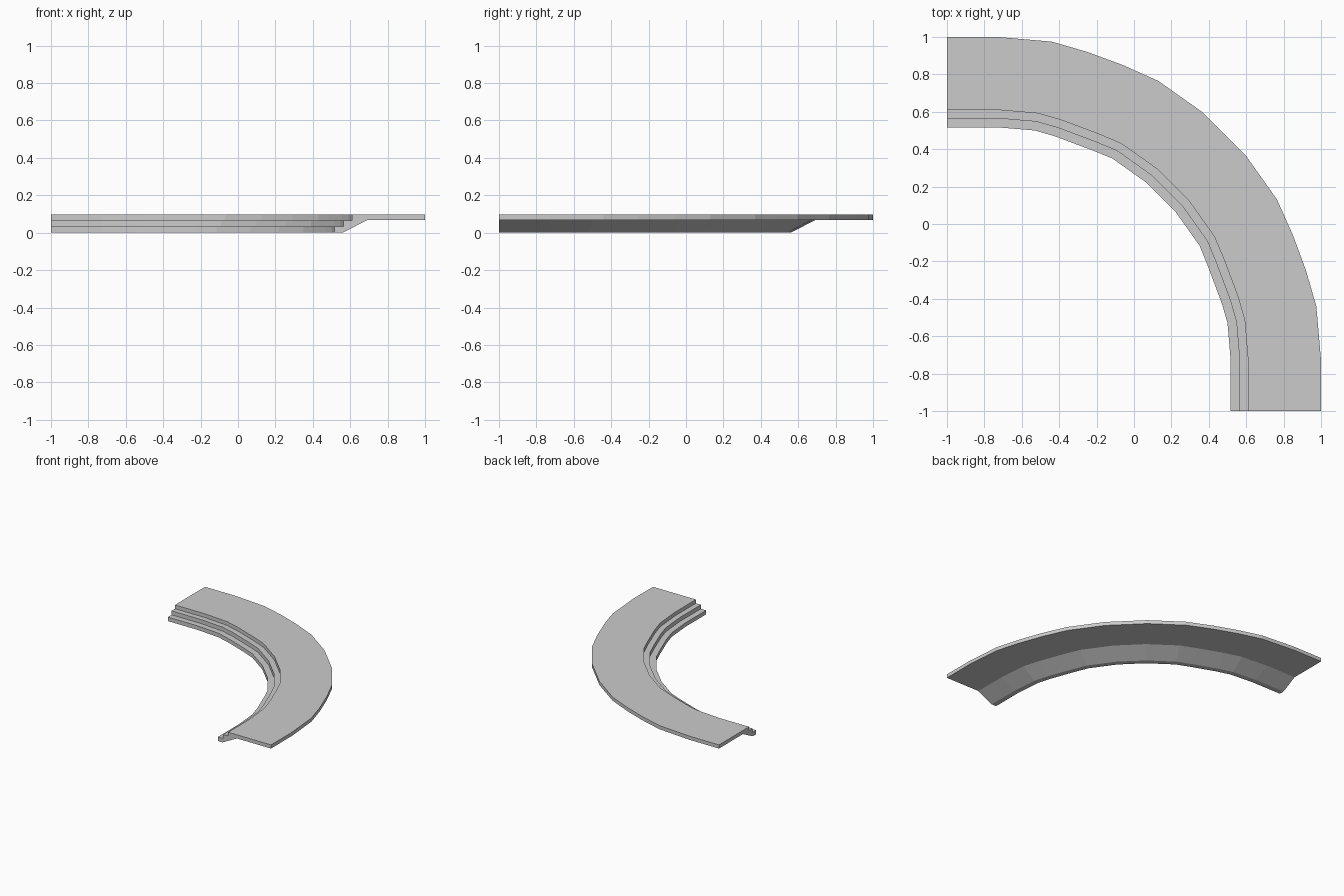
import bpy
import bmesh
from mathutils import Vector

cube = bpy.data.objects.get("Cube")
if cube:
    bpy.data.objects.remove(cube, do_unlink=True)

# Plain grey material
grey = bpy.data.materials.new("light_grey")
grey.use_nodes = True
colour = (0.6, 0.6, 0.6, 1.0)
grey.diffuse_color = colour
grey.node_tree.nodes["Principled BSDF"].inputs["Base Color"].default_value = colour

# Inner and outer rail of half the bend; the other half is its diagonal mirror
inner = [(-1, .517), (-.73, .517), (-.53, .50), (-.42, .468), (-.225, .395), (-.115, .35), (.068, .22)]
outer = [(-1, 1), (-.73, 1), (-.44, .975), (-.25, .92), (-.06, .85), (.13, .765), (.37, .595)]


def mirrored(points):
    return [Vector(p) for p in points + [(y, x) for x, y in reversed(points)]]


# Cross-section: distance from inner to outer edge, and height
INNER_EDGE = 0.517
section = [(.517, 0), (.56, 0), (.69, .067), (1, .067), (1, .097),
           (.61, .097), (.61, .066), (.565, .066), (.565, .033), (.517, .033)]

# Sweep the stepped section along the bend
bm = bmesh.new()
rings = []
for a, b in zip(mirrored(inner), mirrored(outer)):
    ring = []
    for d, z in section:
        p = a.lerp(b, (d - INNER_EDGE) / (1 - INNER_EDGE))
        ring.append(bm.verts.new((p.x, p.y, z)))
    rings.append(ring)

count = len(section)
for r, s in zip(rings, rings[1:]):
    for i in range(count):
        j = (i + 1) % count
        bm.faces.new((r[i], r[j], s[j], s[i]))

# Close both ends
bm.faces.new(rings[0])
bm.faces.new(rings[-1])
bmesh.ops.recalc_face_normals(bm, faces=bm.faces)

mesh = bpy.data.meshes.new("curved_stepped_ledge")
bm.to_mesh(mesh)
bm.free()
mesh.materials.append(grey)
ledge = bpy.data.objects.new("curved_stepped_ledge", mesh)
bpy.context.collection.objects.link(ledge)
